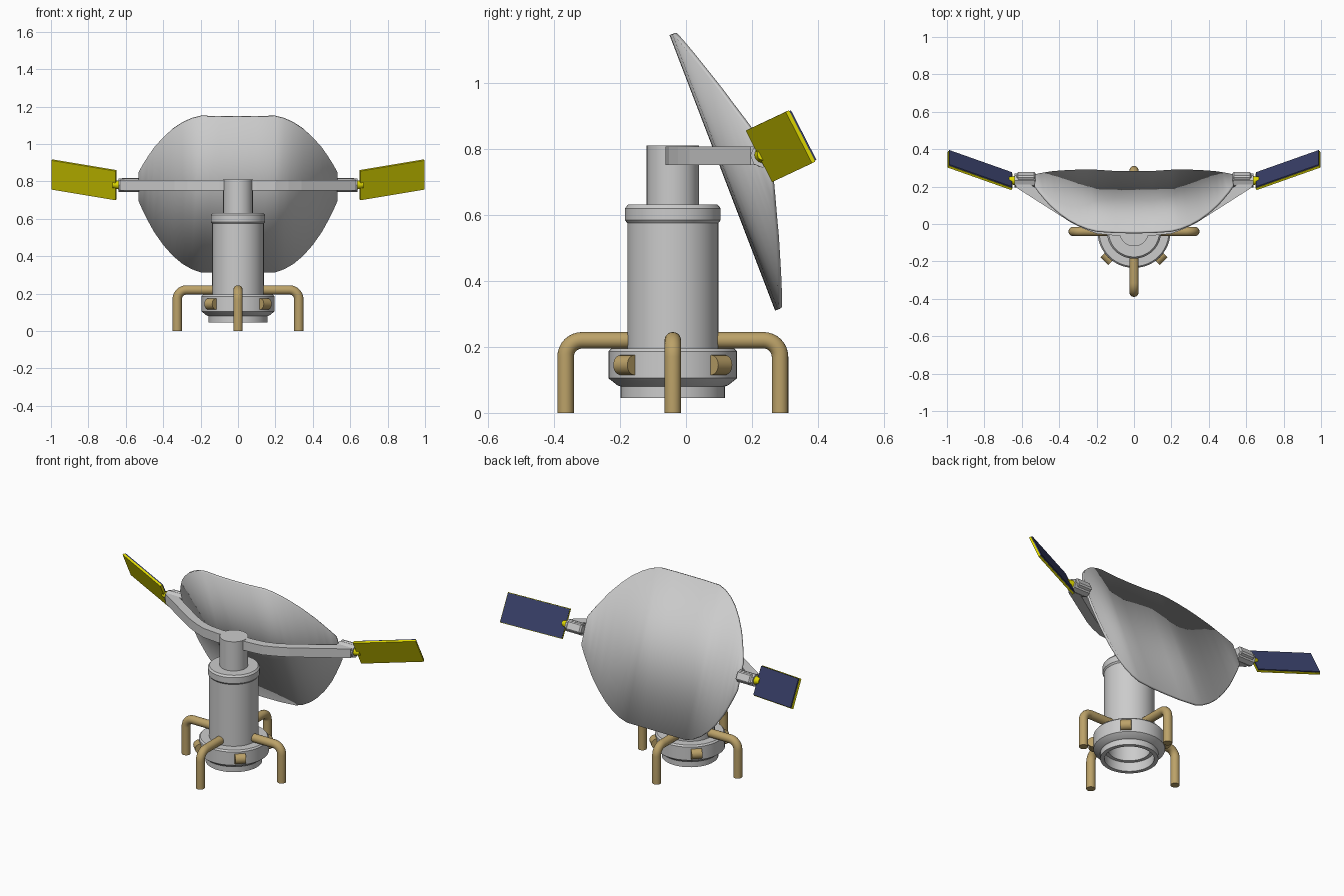
import bpy, bmesh, math
from mathutils import Vector, Matrix

if "Cube" in bpy.data.objects:
    bpy.data.objects.remove(bpy.data.objects["Cube"])

AXIS_Y = -0.04          # vertical axis of the body


def material(name, rgb):
    m = bpy.data.materials.new(name)
    m.diffuse_color = (*rgb, 1)
    m.use_nodes = True
    m.node_tree.nodes["Principled BSDF"].inputs["Base Color"].default_value = m.diffuse_color
    return m


BROWN = material("bronze", (0.5, 0.36, 0.14))
YELLOW = material("yellow", (0.75, 0.7, 0.0))
BLUE = material("dark_blue", (0.04, 0.05, 0.14))


def finish(name, bm, mat=None, smooth=True):
    bmesh.ops.recalc_face_normals(bm, faces=bm.faces)
    me = bpy.data.meshes.new(name)
    bm.to_mesh(me)
    bm.free()
    ob = bpy.data.objects.new(name, me)
    bpy.context.collection.objects.link(ob)
    if mat:
        me.materials.append(mat)
    if smooth:
        bpy.ops.object.select_all(action='DESELECT')
        bpy.context.view_layer.objects.active = ob
        ob.select_set(True)
        bpy.ops.object.shade_smooth_by_angle(angle=math.radians(30))
    return ob


def lathe(name, profile, centre, segs=48):
    bm = bmesh.new()
    vs = [bm.verts.new((r, 0, z)) for r, z in profile]
    es = [bm.edges.new(p) for p in zip(vs, vs[1:])]
    bmesh.ops.spin(bm, geom=vs + es, axis=(0, 0, 1), cent=(0, 0, 0),
                   angle=math.tau, steps=segs, use_duplicate=False)
    bmesh.ops.remove_doubles(bm, verts=bm.verts, dist=1e-5)
    bmesh.ops.translate(bm, verts=bm.verts, vec=centre)
    return finish(name, bm)


def frame(x, y, z, origin):
    """Matrix from three axes and an origin."""
    m = Matrix((x, y, z)).transposed().to_4x4()
    m.translation = origin
    return m


def box(name, size, mat4, mat=None, bevel=0):
    bm = bmesh.new()
    bmesh.ops.create_cube(bm, size=1, matrix=mat4 @ Matrix.Diagonal((*size, 1)))
    if bevel:
        bmesh.ops.bevel(bm, geom=bm.edges[:], offset=bevel, segments=1, affect='EDGES')
    return finish(name, bm, mat, False)


def cylinder(name, r1, r2, a, b, segs=24, mat=None):
    a, b = Vector(a), Vector(b)
    rot = (b - a).to_track_quat('Z', 'Y').to_matrix().to_4x4()
    bm = bmesh.new()
    bmesh.ops.create_cone(bm, cap_ends=True, segments=segs, radius1=r1, radius2=r2,
                          depth=(b - a).length,
                          matrix=Matrix.Translation((a + b) / 2) @ rot)
    return finish(name, bm, mat)


def pipe(name, path, r, side, mat, segs=20):
    """Round pipe along a path lying in the plane with normal `side`."""
    bm = bmesh.new()
    rings = []
    for i, p in enumerate(path):
        t = (path[min(i + 1, len(path) - 1)] - path[max(i - 1, 0)]).normalized()
        up = side.cross(t)
        rings.append([bm.verts.new(p + r * (math.cos(k * math.tau / segs) * side
                      + math.sin(k * math.tau / segs) * up)) for k in range(segs)])
    for a, b in zip(rings, rings[1:]):
        for k in range(segs):
            bm.faces.new((a[k], a[k - 1], b[k - 1], b[k]))
    bm.faces.new(rings[0])
    bm.faces.new(rings[-1])
    return finish(name, bm, mat)


# Body: hollow docking ring, flared collar, drum, rim and top post
lathe("body", [(0, .2), (.115, .2), (.115, .1), (.135, .1), (.135, .045), (.158, .045),
               (.158, .08), (.167, .083), (.195, .105), (.195, .186), (.187, .195),
               (.138, .195), (.138, .575), (.145, .584), (.145, .62), (.136, .631),
               (.079, .631), (.079, .81), (0, .81)], (0, AXIS_Y, 0))

# Four bent legs and four small thrusters between them
for i in range(4):
    a = i * math.pi / 2
    out, up = Vector((math.cos(a), math.sin(a), 0)), Vector((0, 0, 1))
    side = out.cross(up)
    base = Vector((0, AXIS_Y, 0))
    bend = [(.275 + .05 * math.sin(t), .17 + .05 * math.cos(t))
            for t in (k * math.pi / 16 for k in range(9))]
    path = [base + out * r + up * z for r, z in [(.12, .22)] + bend + [(.325, 0)]]
    pipe(f"leg_{i + 1}", path, .025, side, BROWN)

    a += math.pi / 4
    out = Vector((math.cos(a), math.sin(a), 0))
    tan = out.cross(up)
    c = base + out * .195 + up * .145
    cylinder(f"thruster_{i + 1}", .03, .03, c - tan * .03, c + tan * .03, mat=BROWN)

# Dish: sheet bent across x and straight along its tilted height
half = [(0, .447), (.1, .447), (.2, .446), (.25, .43), (.3, .402), (.35, .362),
        (.4, .308), (.45, .24), (.48, .187), (.51, .13), (.533, .08)]
columns = [(-x, h) for x, h in reversed(half[1:])] + half
along, normal = Vector((0, -.358, .934)), Vector((0, .934, .358))
bm = bmesh.new()
cols = []
for x, h in columns:
    p = Vector((x, .11, .7275)) + normal * .126 * (abs(x) / .533) ** 2.7
    cols.append((bm.verts.new(p - along * h), bm.verts.new(p + along * h)))
for (a, b), (c, d) in zip(cols, cols[1:]):
    bm.faces.new((a, c, d, b))
for f in bm.faces:
    f.normal_update()
flip = bm.faces[:][0].normal.y > 0 if bm.faces else False
dish = finish("dish", bm)
solid = dish.modifiers.new("thickness", 'SOLIDIFY')
solid.thickness = .013
solid.offset = 1 if dish.data.polygons[0].normal.y > 0 else -1

# Yoke: one swept-back arm reaching both sides of the dish
plan = [(.1, -.062), (.2, -.052), (.27, -.025), (.34, .01), (.63, .195), (.63, .22),
        (.58, .228), (.32, .058), (.25, .02), (.18, -.002), (.1, -.01)]
outline = plan + [(-x, y) for x, y in reversed(plan)]
bm = bmesh.new()
face = bm.faces.new([bm.verts.new((x, y, .752)) for x, y in outline])
ext = bmesh.ops.extrude_face_region(bm, geom=[face])
bmesh.ops.translate(bm, vec=(0, 0, .056),
                    verts=[v for v in ext["geom"] if isinstance(v, bmesh.types.BMVert)])
finish("yoke_arm", bm, smooth=False)

# Hinges and solar panels on both ends
n, d = Vector((0, .89, .457)), Vector((0, -.457, .89))
for s, tag in ((-1, "left"), (1, "right")):
    hub = Vector((s * .577, .238, .782))
    box(f"hinge_block_{tag}", (.1, .07, .056), frame(Vector((1, 0, 0)), n, d, hub), bevel=.008)
    cylinder(f"hinge_shaft_{tag}", .037, .037, (s * .53, .232, .78), (s * .638, .232, .78), 8)
    cylinder(f"panel_joint_{tag}", .025, .018, (s * .635, .232, .782), (s * .67, .234, .784),
             12, YELLOW)
    inner, outer = Vector((s * .653, .226, .78)), Vector((s * .995, .347, .837))
    x_axis = (outer - inner).normalized()
    z_axis = x_axis.cross(d) * -s
    z_axis *= 1 if z_axis.y > 0 else -1
    mid, length = (inner + outer) / 2, (outer - inner).length
    box(f"panel_frame_{tag}", (length, .175, .012), frame(x_axis, d, z_axis, mid), YELLOW)
    box(f"solar_cells_{tag}", (length - .006, .169, .008),
        frame(x_axis, d, z_axis, mid + z_axis * .009), BLUE)
